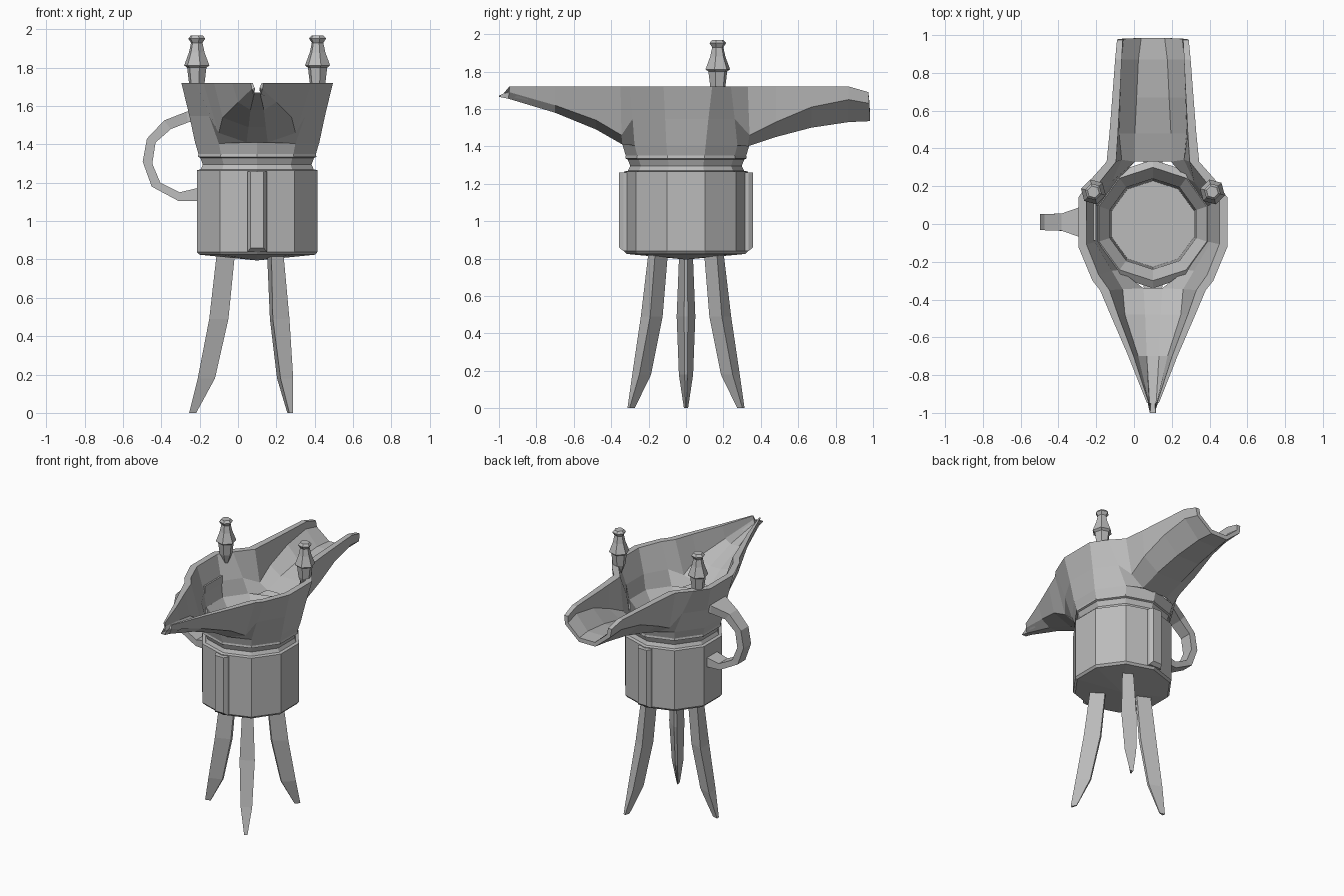
import bpy, bmesh, math
from mathutils import Vector

if "Cube" in bpy.data.objects:
    bpy.data.objects.remove(bpy.data.objects["Cube"], do_unlink=True)

AXIS_X = 0.1  # the vessel axis sits beside the origin, balancing the handle

metal = bpy.data.materials.new("grey_metal")
metal.use_nodes = True
GREY = (0.5, 0.5, 0.5, 1)
metal.diffuse_color = GREY
metal.node_tree.nodes["Principled BSDF"].inputs["Base Color"].default_value = GREY


def finish(name, bm):
    bmesh.ops.remove_doubles(bm, verts=bm.verts, dist=0.0005)
    bmesh.ops.recalc_face_normals(bm, faces=bm.faces)
    mesh = bpy.data.meshes.new(name)
    bm.to_mesh(mesh)
    bm.free()
    mesh.materials.append(metal)
    obj = bpy.data.objects.new(name, mesh)
    bpy.context.collection.objects.link(obj)
    return obj


def loft(name, sections, skip=lambda i, j: False):
    """Join closed sections of equal length, capping both ends."""
    bm = bmesh.new()
    loops = [[bm.verts.new(p) for p in s] for s in sections]
    n = len(loops[0])
    for i in range(len(loops) - 1):
        for j in range(n):
            if not skip(i, j):
                k = (j + 1) % n
                bm.faces.new((loops[i][j], loops[i][k], loops[i + 1][k], loops[i + 1][j]))
    bm.faces.new(loops[0])
    bm.faces.new(loops[-1])
    return finish(name, bm)


def lathe(name, profile, sides, centre, turn):
    rings = []
    for r, z in profile:
        angles = [turn + 2 * math.pi * k / sides for k in range(sides)]
        rings.append([(centre[0] + r * math.cos(a), centre[1] + r * math.sin(a), z) for a in angles])
    return loft(name, rings)


# Ten-sided cup: cone bottom, straight wall, neck, collar and hollow inside
T = 0.0006
lathe("cup_body", [
    (T, 0.795), (0.318, 0.825), (0.331, 0.84), (0.331, 1.265), (0.31, 1.27),
    (0.298, 1.295), (0.312, 1.33), (0.325, 1.335), (0.322, 1.35), (0.34, 1.41),
    (0.3, 1.44), (0.24, 1.36), (0.228, 0.88), (T, 0.88)],
    10, (AXIS_X, 0), math.pi / 2)

# Flared bowl: rim, chine and keel points of each station, with wall thickness
TAIL = [
    ((.19, .975, 1.69), (.18, .98, 1.63), (.065, .985, 1.535), .03),
    ((.2, .87, 1.72), (.195, .87, 1.65), (.08, .87, 1.53), .035),
    ((.215, .67, 1.72), (.205, .67, 1.61), (.09, .67, 1.5), .04),
    ((.23, .48, 1.72), (.215, .48, 1.53), (.1, .48, 1.45), .045),
    ((.245, .33, 1.72), (.205, .34, 1.46), (.1, .33, 1.4), .05)]
SIDES = [((.325, .24), (.2, .275)), ((.395, .14), (.323, .105)),
         ((.395, -.12), (.323, -.105)), ((.32, -.3), (.2, -.275))]
SPOUT = [
    ((.28, -.35, 1.72), (.2, -.345, 1.46), (.055, -.34, 1.41), .05),
    ((.225, -.48, 1.72), (.18, -.48, 1.54), (.045, -.48, 1.49), .04),
    ((.13, -.7, 1.72), (.1, -.7, 1.62), (.035, -.7, 1.58), .028),
    ((.033, -.945, 1.72), (.028, -.945, 1.69), (.018, -.95, 1.655), .01),
    ((.017, -.95, 1.69), (.017, -.975, 1.68), (.016, -1.0, 1.665), .006)]


def section(half_outer, half_inner):
    def mirrored(p):
        return (AXIS_X - p[0], p[1], p[2])

    def placed(p):
        return (AXIS_X + p[0], p[1], p[2])
    return ([mirrored(p) for p in half_outer] + [placed(p) for p in reversed(half_outer)]
            + [placed(p) for p in half_inner] + [mirrored(p) for p in reversed(half_inner)])


def trough(rim, chine, keel, t):
    inner = [(rim[0] - t, rim[1], rim[2]),
             (chine[0] - t * .8, chine[1], chine[2] + t * .5),
             (keel[0] - t * .1, keel[1], keel[2] + t)]
    return section([rim, chine, keel], inner)


def side(rim, keel):
    r, k = Vector((*rim, 1.72)), Vector((*keel, 1.405))
    outer = [r, k.lerp(r, .42) + Vector((0, 0, .01)), k]
    inner = []
    for p, t in zip(outer, (.045, .05, .04)):
        inward = Vector((p.x, p.y, 0)).normalized()
        inner.append(p - inward * t)
    return section(outer, inner)


stations = [trough(*s) for s in TAIL] + [side(*s) for s in SIDES] + [trough(*s) for s in SPOUT]
first, last = len(TAIL) - 1, len(TAIL) + len(SIDES)
loft("bowl_with_spout", stations, lambda i, j: first <= i < last and j in (2, 8))

# Front and back flanges on the cup wall
for name, s in (("front_flange", -1), ("back_flange", 1)):
    loft(name, [[(AXIS_X + w * a, s * y, z) for a, z in
                 ((-1, .86 - d), (1, .86 - d), (1, 1.26), (-1, 1.26))]
                for w, y, d in ((.05, .29, .02), (.05, .335, .02), (.034, .358, 0))])

# Three splayed legs: flat outside, narrow ridge inside
LEG = [(.84, .21, .115, .036), (.49, .25, .15, .05), (.18, .31, .22, .038), (0, .355, .318, .011)]
for name, deg in (("right_leg", 180), ("front_left_leg", -60), ("back_left_leg", 60)):
    a = math.radians(deg)
    out, across = Vector((math.cos(a), math.sin(a), 0)), Vector((-math.sin(a), math.cos(a), 0))
    loft(name, [[Vector((AXIS_X, 0, z)) + out * r + across * w for r, w in
                 ((outer, -half), (outer, half), (inner, half * .2), (inner, -half * .2))]
                for z, outer, inner, half in LEG])

# Loop handle: outer and inner edge points with half width
HANDLE = [
    (-.2, 1.585, -.2, 1.53, .1), (-.27, 1.57, -.26, 1.515, .085),
    (-.385, 1.525, -.35, 1.48, .045), (-.475, 1.43, -.43, 1.41, .043),
    (-.497, 1.31, -.447, 1.3, .043), (-.45, 1.18, -.405, 1.2, .043),
    (-.31, 1.105, -.305, 1.15, .05), (-.18, 1.105, -.18, 1.18, .06)]
loft("handle", [[(x1, .01 - w, z1), (x1, .01 + w, z1), (x2, .01 + w, z2), (x2, .01 - w, z2)]
                for x1, z1, x2, z2, w in HANDLE])

# Two capped posts standing on the rim
for name, s in (("right_post", -1), ("left_post", 1)):
    lathe(name, [(.004, 1.62), (.042, 1.72), (.052, 1.8), (.068, 1.812), (.042, 1.88),
                 (.031, 1.93), (.046, 1.952), (.032, 1.968)],
          6, (AXIS_X + s * .315, .17), math.radians(s * 30 + 15))
